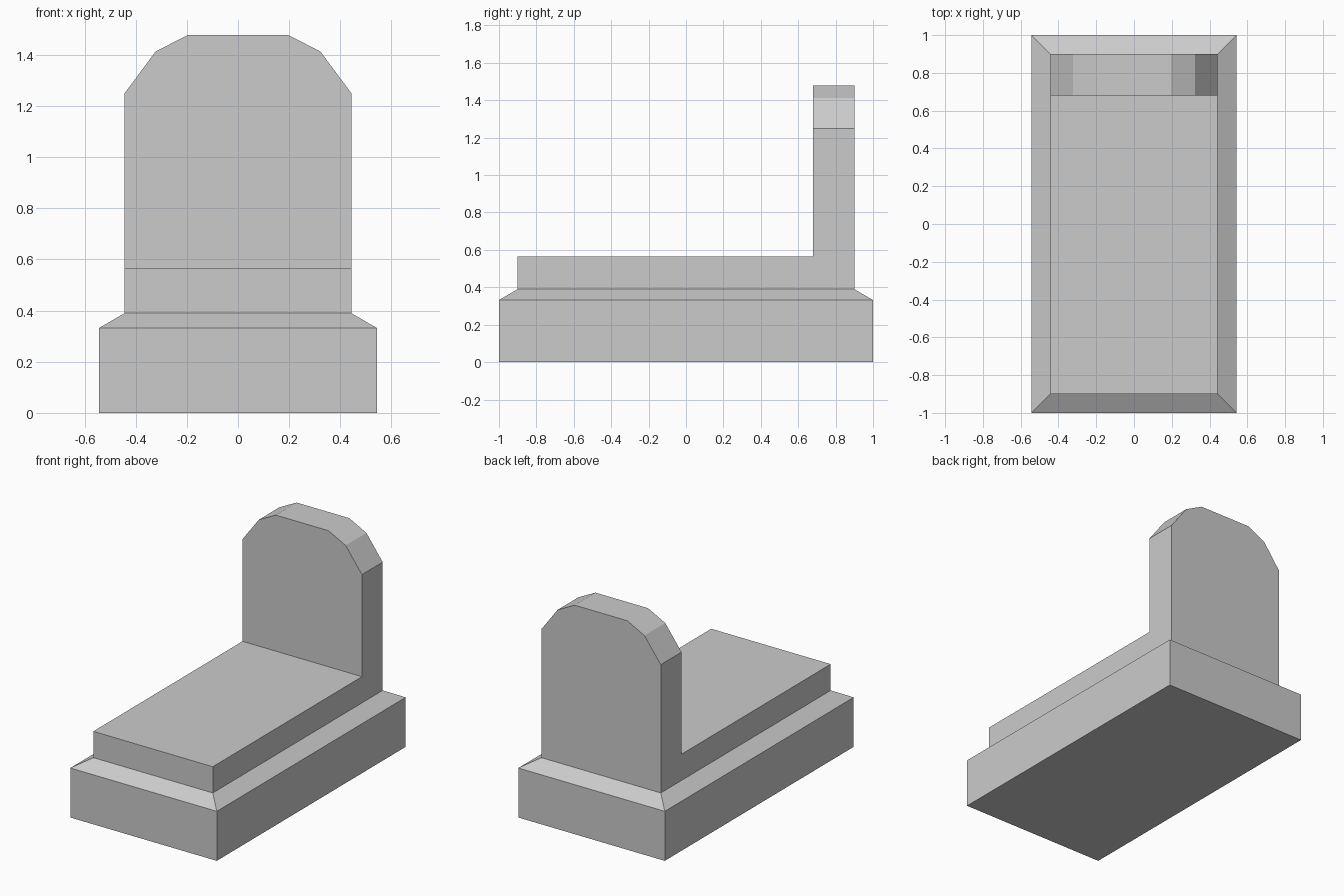
import bpy
import bmesh

cube = bpy.data.objects.get("Cube")
if cube:
    bpy.data.objects.remove(cube, do_unlink=True)

# Single stone colour
stone = bpy.data.materials.new("grey stone")
stone.use_nodes = True
stone.diffuse_color = (0.6, 0.6, 0.6, 1)
stone.node_tree.nodes["Principled BSDF"].inputs["Base Color"].default_value = stone.diffuse_color


def stack(name, levels):
    """Closed, flat-faced solid from rectangles given as (z, half width, front y, back y)."""
    bm = bmesh.new()
    rings = [[bm.verts.new(p) for p in ((-w, y0, z), (w, y0, z), (w, y1, z), (-w, y1, z))]
             for z, w, y0, y1 in levels]
    bm.faces.new(rings[0][::-1])
    bm.faces.new(rings[-1])
    for low, high in zip(rings, rings[1:]):
        for i in range(4):
            j = (i + 1) % 4
            bm.faces.new((low[i], low[j], high[j], high[i]))
    # Merge the flat front and back of each solid into single faces
    bmesh.ops.dissolve_limit(bm, angle_limit=0.001, verts=bm.verts, edges=bm.edges)
    bmesh.ops.recalc_face_normals(bm, faces=bm.faces)
    mesh = bpy.data.meshes.new(name)
    bm.to_mesh(mesh)
    bm.free()
    mesh.materials.append(stone)
    obj = bpy.data.objects.new(name, mesh)
    bpy.context.collection.objects.link(obj)
    return obj


BODY_WIDTH = 0.443
BODY_END = 0.9
STONE_FRONT = 0.68
LEDGE_TOP = 0.39

# Plinth with a sloped ledge
stack("plinth", [(0, 0.543, -1, 1), (0.332, 0.543, -1, 1),
                 (LEDGE_TOP, BODY_WIDTH, -BODY_END, BODY_END)])

# Flat grave slab in front of the headstone
stack("grave_slab", [(z, BODY_WIDTH, -BODY_END, STONE_FRONT) for z in (LEDGE_TOP, 0.566)])

# Upright headstone with a faceted, rounded top
stack("headstone", [(z, w, STONE_FRONT, BODY_END) for z, w in (
    (LEDGE_TOP, BODY_WIDTH), (1.25, BODY_WIDTH), (1.413, 0.322), (1.478, 0.195))])
